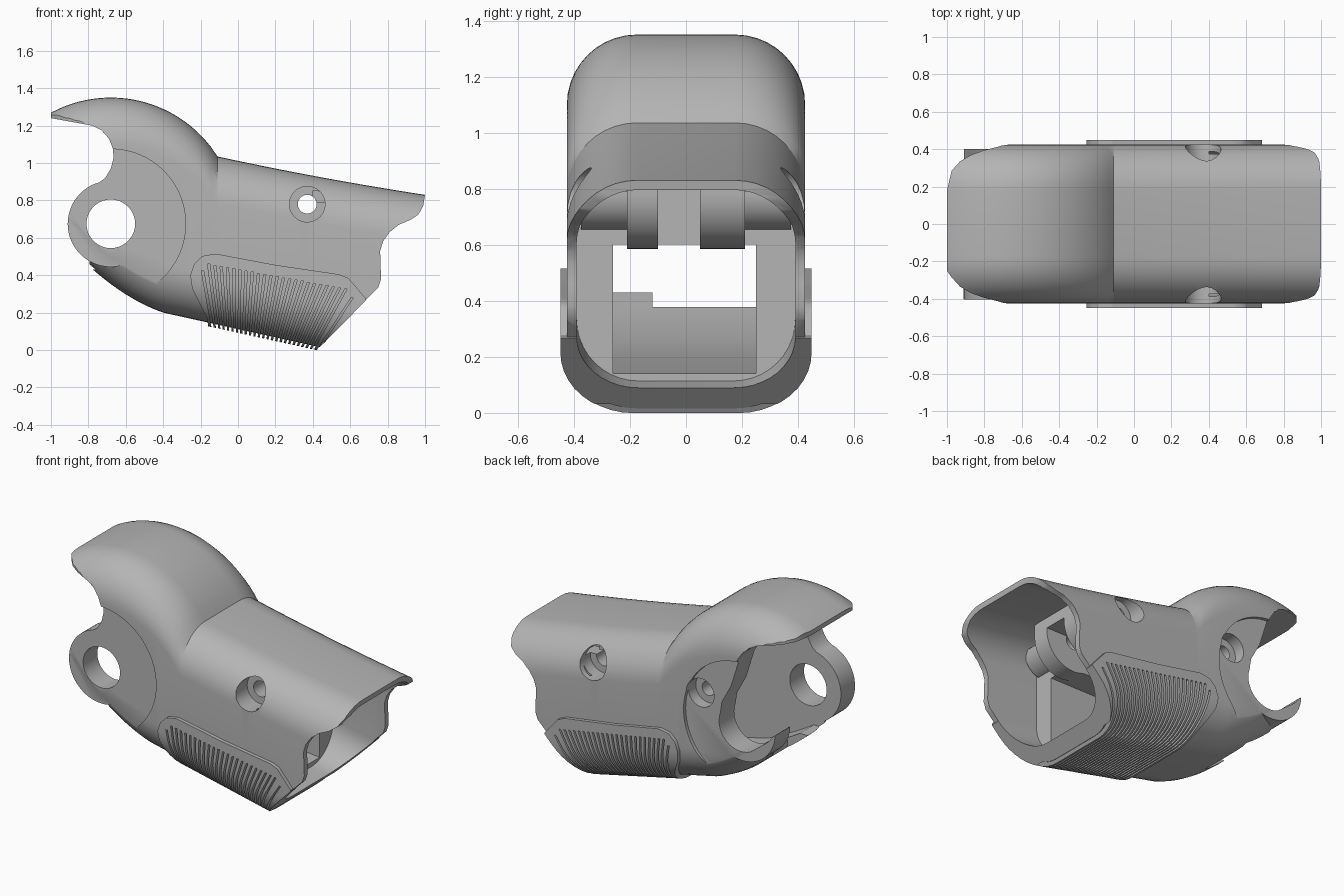
import bpy, bmesh, math

if "Cube" in bpy.data.objects:
    bpy.data.objects.remove(bpy.data.objects["Cube"])

grey = bpy.data.materials.new("plain grey")
grey.use_nodes = True
grey.diffuse_color = (0.46, 0.46, 0.46, 1)
grey.node_tree.nodes["Principled BSDF"].inputs["Base Color"].default_value = grey.diffuse_color

PIVOT = (-0.68, 0.675)


def finish(name, bm):
    bmesh.ops.recalc_face_normals(bm, faces=bm.faces)
    mesh = bpy.data.meshes.new(name)
    bm.to_mesh(mesh)
    bm.free()
    mesh.materials.append(grey)
    ob = bpy.data.objects.new(name, mesh)
    bpy.context.collection.objects.link(ob)
    return ob


def prism(name, outlines, y0, y1):
    """Extrude one or more x-z outlines along y."""
    bm = bmesh.new()
    for outline in outlines:
        a, b = ([bm.verts.new((x, y, z)) for x, z in outline] for y in (y0, y1))
        bm.faces.new(a)
        bm.faces.new(b[::-1])
        for i in range(len(a)):
            j = (i + 1) % len(a)
            bm.faces.new((a[i], b[i], b[j], a[j]))
    return finish(name, bm)


def arc(centre, r, start, end, n):
    return [(centre[0] + r * math.cos(math.radians(start + (end - start) * i / n)),
             centre[1] + r * math.sin(math.radians(start + (end - start) * i / n)))
            for i in range(n + 1)]


def disc(name, centre, r, y0, y1):
    return prism(name, [arc(centre, r, 0, 360, 64)[:-1]], y0, y1)


def top_z(x):
    if x < -0.11:
        return PIVOT[1] + math.sqrt(0.675 ** 2 - (x - PIVOT[0]) ** 2)
    t = (x + 0.11) / 1.11
    return 1.035 - 0.24 * t + 0.035 * t * t


def bottom_z(x):
    d = -0.4 - x
    return 0.2 + (0.35 * d + 0.7 * d * d if d > 0 else 0.22 * d)


def loft(name, x0, x1, half, radius, up=0.0, down=0.0, n=60):
    """Rounded-box section swept along x between the top and bottom lines."""
    bm = bmesh.new()
    rings = []
    stations = sorted([x0 + (x1 - x0) * i / n for i in range(n + 1)]
                      + ([-0.11] if x0 < -0.11 < x1 else []))
    for x in stations:
        t, b = top_z(x) + up, bottom_z(x) - down
        section = []
        for cy, cz, a in ((half - radius, t - radius, 0), (radius - half, t - radius, 90),
                          (radius - half, b + radius, 180), (half - radius, b + radius, 270)):
            section += arc((cy, cz), radius, a, a + 90, 10)
        rings.append([bm.verts.new((x, y, z)) for y, z in section])
    for r, s in zip(rings, rings[1:]):
        for i in range(len(r)):
            j = (i + 1) % len(r)
            bm.faces.new((r[i], r[j], s[j], s[i]))
    bm.faces.new(rings[0])
    bm.faces.new(rings[-1][::-1])
    return finish(name, bm)


def combine(target, operation, *tools):
    for tool in tools:
        tool.hide_render = True
        mod = target.modifiers.new("combine", 'BOOLEAN')
        mod.operation, mod.solver, mod.object = operation, 'EXACT', tool
        bpy.context.view_layer.objects.active = target
        bpy.ops.object.modifier_apply(modifier=mod.name)
        bpy.data.objects.remove(tool)


# Outer body with hood, trimmed to the side outline
body = loft("shell_body", -1.03, 1.1, 0.425, 0.25)
outline = [(-0.79, -0.2), *arc(PIVOT, 0.23, 240, 120, 20),
           (-0.75, 0.89), (-0.71, 0.92), (-0.68, 0.97), (-0.665, 1.03), (-0.67, 1.08),
           (-0.69, 1.13), (-0.73, 1.175), (-0.78, 1.2), (-1, 1.24), (-1, 1.6), (1, 1.6),
           (1, 0.83), (0.99, 0.77), (0.965, 0.725), (0.92, 0.695), (0.86, 0.67),
           (0.81, 0.63), (0.775, 0.58), (0.76, 0.53), (0.762, 0.46), (0.765, 0.38),
           (0.75, 0.335), (0.68, 0.265), (0.42, 0), (0.22, -0.2)]
combine(body, 'INTERSECT', prism("side_trim", [outline], -1, 1))

# Rounded corners of the hood tip, cut from above
for side, inner in ((-1, 0.25), (1, 0.18)):
    corner = [(-1.1, inner), (-1.0, inner), (-0.975, 0.285), (-0.93, 0.335), (-0.87, 0.37),
              (-0.8, 0.395), (-0.73, 0.412), (-0.7, 0.43), (-0.7, 0.6), (-1.1, 0.6)]
    tip_trim = prism("tip_trim", [[(x, -side * y) for x, y in corner]], 1.0, 1.6)
    tip_trim.rotation_euler.x = math.radians(90)
    combine(body, 'DIFFERENCE', tip_trim)

# Flat round ear faces, with full thickness out to the rim
for side in (-1, 1):
    combine(body, 'DIFFERENCE', disc("ear_face", PIVOT, 0.4, side * 0.403, side * 0.7))
    combine(body, 'UNION', disc("ear_rim", PIVOT, 0.2305, side * 0.2, side * 0.402))

# Raised grip wrapping under the body, with fanned grooves
grip = loft("grip", -0.5, 0.9, 0.448, 0.26, 0.022, 0.02)
edge = [(-0.15, 0.05), (-0.165, 0.17), (-0.245, 0.33), (-0.255, 0.4), (-0.235, 0.46),
        (-0.19, 0.503), (-0.12, 0.515), (0.2, 0.455), (0.54, 0.405), (0.59, 0.385),
        (0.685, 0.275), (0.685, 0.267), (0.42, -0.003), (0.37, -0.06)]
combine(grip, 'INTERSECT', prism("grip_edge", [edge], -1, 1))
grooves = []
count = 25
for i in range(count):
    f = i / (count - 1)
    xt, xb = -0.19 + 0.8 * f, -0.125 + 0.52 * f
    zt = 0.465 - 0.145 * f - (0.04 if i in (0, count - 1) else 0)
    zb = 0.06 - 0.11 * f
    w = 0.006
    grooves.append([(xt - w, zt), (xt + w, zt), (xb + w, zb), (xb - w, zb)])
combine(grip, 'DIFFERENCE', prism("grip_grooves", grooves, -1, 1))
combine(body, 'UNION', grip)

# Wide mouth cavity, then the narrower passage through to the hood
mouth = loft("mouth_cavity", 0.4, 1.2, 0.39, 0.22, -0.035, -0.09, 20)
passage = prism("passage", [[(0.6, 0.12), (0.6, 0.6), (-0.08, 0.6), (-0.12, 0.78),
                             (-0.22, 0.94), (-0.36, 1.06), (-0.52, 1.13), (-0.7, 1.15),
                             (-1.1, 1.15), (-1.1, 0.43), (-0.72, 0.43), (-0.6, 0.36),
                             (-0.4, 0.26), (-0.15, 0.2)]], -0.26, 0.25)
floor_cut = prism("floor_cut", [[(-1.1, 0.2), (-0.63, 0.2), (-0.63, 0.5), (-1.1, 0.5)]],
                  -0.12, 0.25)
combine(body, 'DIFFERENCE', mouth, passage, floor_cut)

# Screw bosses hanging from the roof, split by a central notch
SCREW, REAR_SCREW = (0.37, 0.78), (-0.39, 0.8)
for name, radius, half, roof in (("wide_boss", 0.13, 0.375, 0.79),
                                 ("deep_boss", 0.195, 0.21, 0.87)):
    lower = arc(SCREW, radius, 180, 360, 24)
    combine(body, 'UNION', prism(name, [[(SCREW[0] - radius, roof), *lower,
                                         (SCREW[0] + radius, roof)]], -half, half))
combine(body, 'DIFFERENCE',
        prism("roof_notch", [[(0.16, 0.5), (0.16, 0.8), (0.6, 0.8), (0.6, 0.5)]], -0.1, 0.05))

# Front ear hole, and the open hook slot in the rear ear
slot = [(-0.66, 1.09), (-0.6, 0.9), (-0.535, 0.78), *arc((-0.67, 0.655), 0.155, 20, -115, 14),
        (-0.86, 0.61), (-0.895, 0.655), (-1.1, 0.8), (-1.1, 1.15), (-0.7, 1.15)]
combine(body, 'DIFFERENCE', disc("ear_hole", PIVOT, 0.13, -0.7, -0.1),
        prism("hook_slot", [slot], 0.15, 0.7))

# Screw holes with counterbores
combine(body, 'DIFFERENCE', disc("screw_hole", SCREW, 0.05, -0.7, 0.7),
        disc("counterbore_front", SCREW, 0.095, -0.7, -0.3),
        disc("counterbore_back", SCREW, 0.095, 0.3, 0.7),
        disc("rear_screw_hole", REAR_SCREW, 0.045, 0.15, 0.7),
        disc("rear_counterbore", REAR_SCREW, 0.09, 0.33, 0.7))

bpy.ops.object.select_all(action='DESELECT')
body.select_set(True)
bpy.context.view_layer.objects.active = body
bpy.ops.object.shade_smooth_by_angle(angle=math.radians(30))
